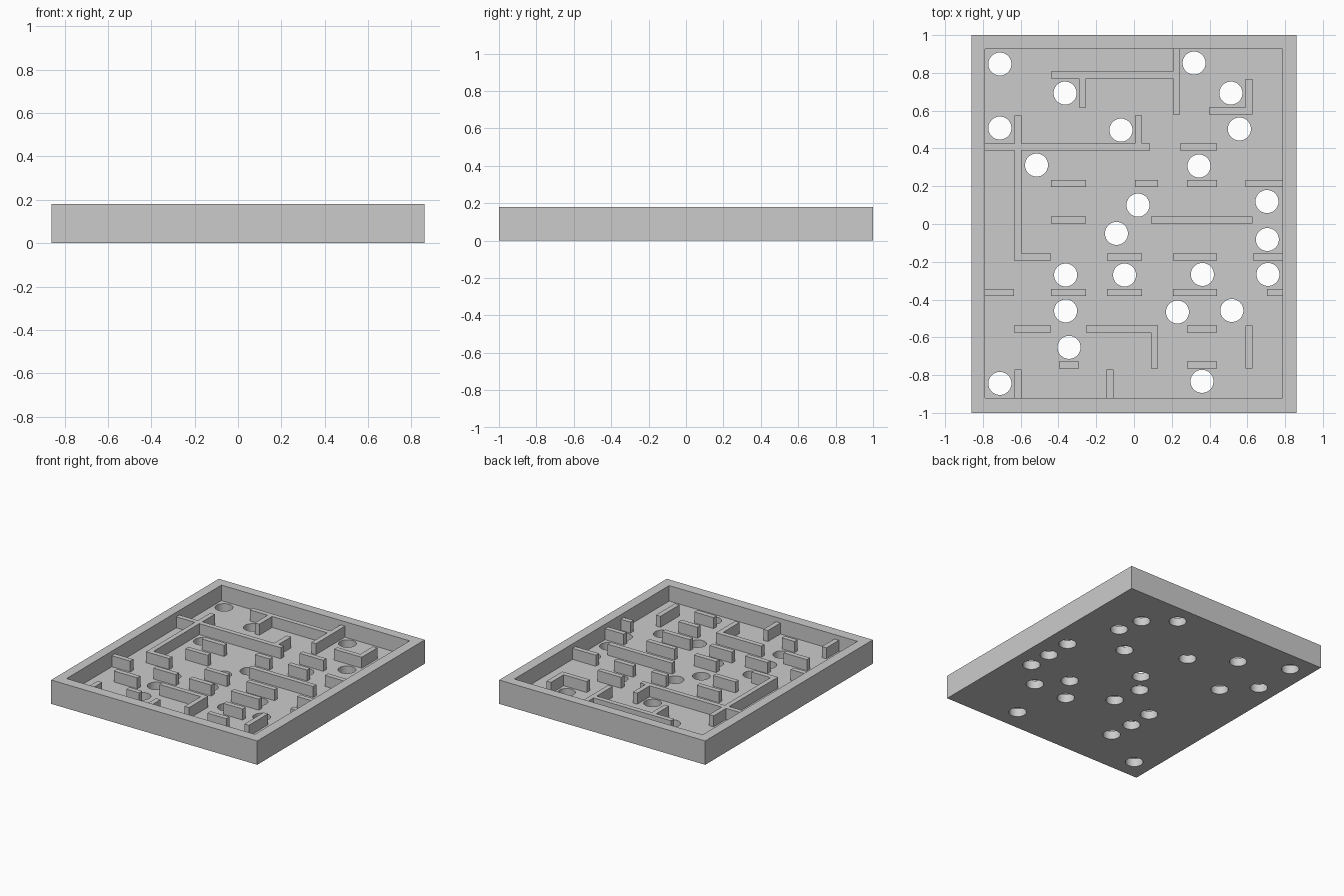
import bpy, bmesh
from mathutils import Matrix, Vector

if "Cube" in bpy.data.objects:
    bpy.data.objects.remove(bpy.data.objects["Cube"])

HX, HY, HEIGHT = 0.861, 1.0, 0.18      # outer half sizes, rim height
IX0, IX1, IY0, IY1 = -0.788, 0.785, -0.92, 0.927
FLOOR, WALL_TOP, T = 0.063, 0.146, 0.037
HOLE_R = 0.061


def add_box(bm, x0, x1, y0, y1, z0, z1):
    size = Matrix.Diagonal((x1 - x0, y1 - y0, z1 - z0, 1))
    mid = Matrix.Translation(((x0 + x1) / 2, (y0 + y1) / 2, (z0 + z1) / 2))
    bmesh.ops.create_cube(bm, size=1, matrix=mid @ size)


def finish(bm, name):
    mesh = bpy.data.meshes.new(name)
    bm.to_mesh(mesh)
    bm.free()
    obj = bpy.data.objects.new(name, mesh)
    bpy.context.collection.objects.link(obj)
    return obj


def boolean(target, tool, operation):
    mod = target.modifiers.new(operation.title(), 'BOOLEAN')
    mod.operation, mod.object, mod.solver = operation, tool, 'EXACT'
    mod.use_self = True
    bpy.context.view_layer.objects.active = target
    bpy.ops.object.modifier_apply(modifier=mod.name)
    bpy.data.objects.remove(tool)


# Tray block
bm = bmesh.new()
add_box(bm, -HX, HX, -HY, HY, 0, HEIGHT)
tray = finish(bm, "maze_tray")

# Recess above the floor
bm = bmesh.new()
add_box(bm, IX0, IX1, IY0, IY1, FLOOR, HEIGHT + 0.1)
boolean(tray, finish(bm, "recess_cutter"), 'DIFFERENCE')

# Marble holes
holes = [(-.71, .847), (.318, .852), (-.365, .693), (.513, .693), (-.71, .508),
         (-.069, .497), (.558, .503), (-.516, .312), (.344, .307), (.021, .1),
         (.704, .119), (-.093, -.05), (.706, -.082), (-.362, -.27), (-.05, -.27),
         (.362, -.267), (.709, -.267), (-.362, -.46), (.23, -.466), (.518, -.458),
         (-.344, -.653), (-.71, -.844), (.36, -.833)]
bm = bmesh.new()
for x, y in holes:
    bmesh.ops.create_cone(bm, cap_ends=True, segments=40, radius1=HOLE_R,
                          radius2=HOLE_R, depth=0.2,
                          matrix=Matrix.Translation((x, y, 0.02)))
boolean(tray, finish(bm, "hole_cutter"), 'DIFFERENCE')

# Maze walls: rows share a lower y, columns share a left x
E = 0.01                                # overlap into the rim
L, R, B, TOP = IX0 - E, IX1 + E, IY0 - E, IY1 + E
rows = {
    .770: [(-.44, .244)],
    .580: [(.397, .627)],
    .389: [(L, .085), (.243, .44)],
    .196: [(-.44, -.254), (.005, .127), (.28, .44), (.59, R)],
    .002: [(-.44, -.254), (.09, .627)],
    -.193: [(-.635, -.44), (-.143, .042), (.207, .44), (.63, R)],
    -.380: [(L, -.635), (-.44, -.254), (-.143, .042), (.207, .44), (.704, R)],
    -.574: [(-.635, -.44), (-.254, .127), (.28, .44)],
    -.766: [(-.397, -.29), (.28, .44)],
}
columns = {
    .207: [(.58, TOP)],
    -.291: [(.617, .78)],
    .59: [(.58, .768), (-.766, -.537)],
    -.633: [(-.193, .574), (B, -.77)],
    .005: [(.40, .574)],
    .09: [(-.766, -.537)],
    -.145: [(B, -.77)],
}
Z0 = FLOOR - E
bm = bmesh.new()
for y, spans in rows.items():
    for a, b in spans:
        add_box(bm, a, b, y, y + T, Z0, WALL_TOP)
for x, spans in columns.items():
    for a, b in spans:
        add_box(bm, x, x + T, a, b, Z0, WALL_TOP)
boolean(tray, finish(bm, "maze_walls"), 'UNION')

# Smooth the round holes, keep everything else crisp
tray.select_set(True)
bpy.context.view_layer.objects.active = tray
bpy.ops.object.shade_smooth_by_angle()
